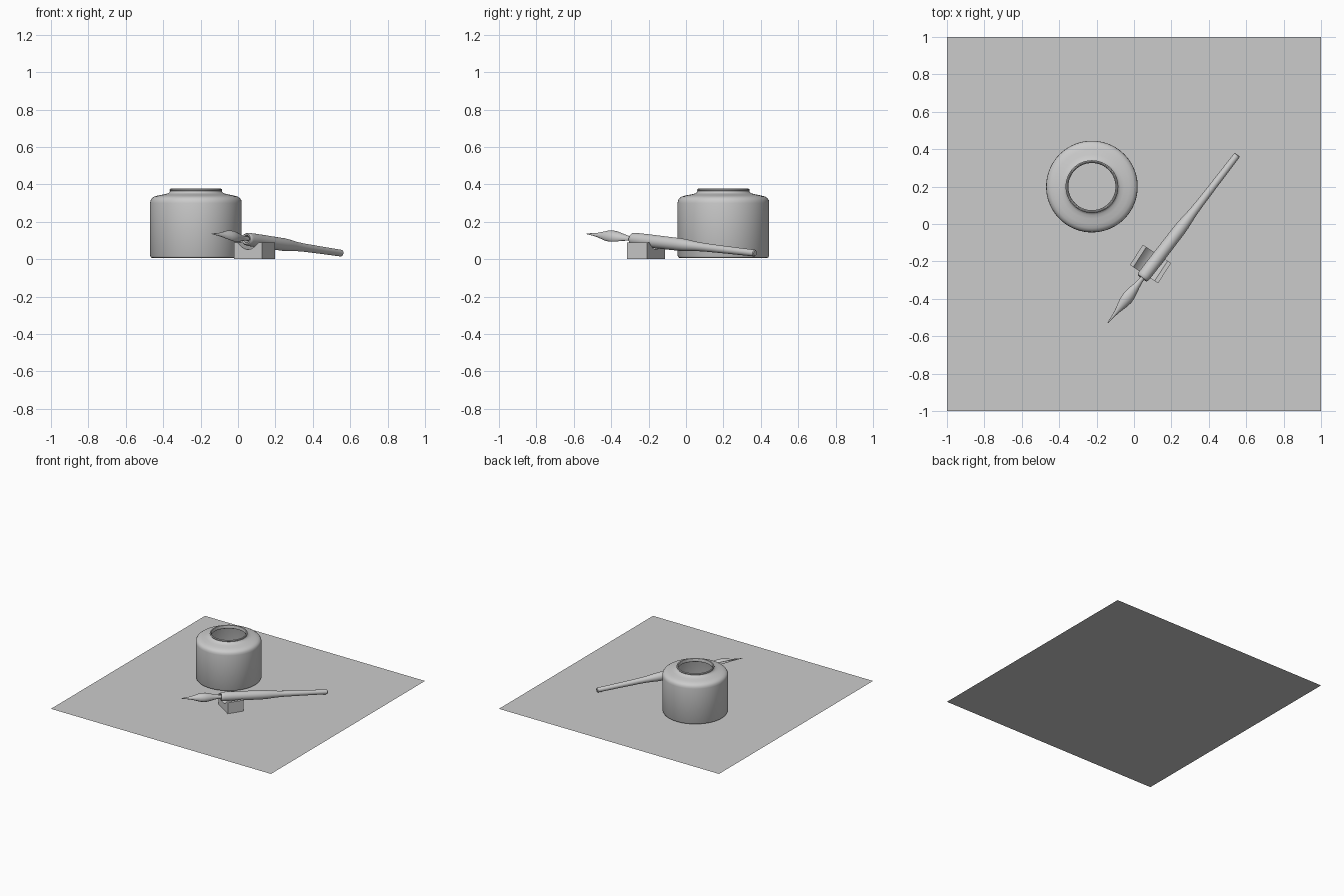
import bpy, bmesh, math
from mathutils import Matrix, Vector

if "Cube" in bpy.data.objects:
    bpy.data.objects.remove(bpy.data.objects["Cube"])


def make(name, bm, matrix=Matrix(), smooth=True):
    bmesh.ops.recalc_face_normals(bm, faces=bm.faces)
    me = bpy.data.meshes.new(name)
    bm.to_mesh(me)
    bm.free()
    ob = bpy.data.objects.new(name, me)
    bpy.context.collection.objects.link(ob)
    ob.matrix_world = matrix
    if smooth:
        bpy.ops.object.select_all(action='DESELECT')
        ob.select_set(True)
        bpy.context.view_layer.objects.active = ob
        bpy.ops.object.shade_smooth_by_angle(angle=math.radians(35))
    return ob


def lathe(name, profile, matrix, steps=64):
    """Spin (height, radius) points around local z."""
    bm = bmesh.new()
    vs = [bm.verts.new((r, 0, z)) for z, r in profile]
    es = [bm.edges.new(p) for p in zip(vs, vs[1:])]
    bmesh.ops.spin(bm, geom=vs + es, cent=(0, 0, 0), axis=(0, 0, 1),
                   angle=2 * math.pi, steps=steps)
    bmesh.ops.remove_doubles(bm, verts=bm.verts, dist=1e-5)
    return make(name, bm, matrix)


def frame(origin, axis):
    """Local z along axis, local x sideways, local y upward."""
    z = Vector(axis).normalized()
    x = Vector((0, 0, 1)).cross(z).normalized()
    y = z.cross(x)
    m = Matrix((x, y, z)).transposed().to_4x4()
    m.translation = origin
    return m


# Table sheet
bm = bmesh.new()
bmesh.ops.create_grid(bm, x_segments=1, y_segments=1, size=1)
make("table_sheet", bm, smooth=False)

# Ink bottle, hollow with rounded shoulder and flared lip
lathe("ink_bottle", [
    (.005, 0), (.005, .23), (.009, .24), (.018, .245), (.30, .245),
    (.315, .243), (.327, .235), (.335, .222), (.341, .20), (.346, .172),
    (.351, .152), (.357, .142), (.364, .138), (.37, .141), (.375, .139),
    (.377, .134), (.374, .129), (.366, .126), (.35, .128), (.338, .15),
    (.328, .195), (.318, .22), (.30, .23), (.03, .23), (.02, .22), (.02, 0)],
    Matrix.Translation((-.225, .2, 0)), 72)

# Pen holder
tail = Vector((.552, .37, .032))
axis = Vector((-.61, -.792, .091))
pen = frame(tail, axis)
lathe("pen_holder", [
    (0, 0), (0, .014), (.004, .018), (.2, .02), (.33, .022), (.39, .0245),
    (.43, .028), (.47, .032), (.51, .034), (.6, .0345), (.75, .0355),
    (.815, .035), (.83, .033), (.836, .028), (.834, .02), (.80, .017),
    (.80, 0)], pen, 40)

# Nib: leaf-shaped curved shell, rolled toward the right
nib = [(.80, .014), (.835, .013), (.86, .015), (.89, .021), (.92, .029),
       (.95, .035), (.975, .036), (1.0, .032), (1.03, .023), (1.06, .014),
       (1.09, .008), (1.12, .004), (1.14, .001)]
bm = bmesh.new()
rows = []
for s, r in nib:
    rows.append([])
    for i in range(17):
        a = math.radians(-85 + 170 * i / 16)
        rows[-1].append(bm.verts.new((r * math.sin(a), r * (math.cos(a) - .15), s)))
for p, q in zip(rows, rows[1:]):
    for i in range(16):
        bm.faces.new((p[i], p[i + 1], q[i + 1], q[i]))
# local x sign for the right side depends on the frame
side = 1 if (pen.to_3x3() @ Vector((1, 0, 0))).x > 0 else -1
ob = make("pen_nib", bm, pen @ Matrix.Rotation(-side * math.radians(40), 4, 'Z'))
mod = ob.modifiers.new("thickness", 'SOLIDIFY')
mod.thickness = .003
mod.offset = 0

# Pen rest: block with a saddle groove across its top
n, half, top, groove = 20, .09, .09, .068
low = .052
outline = [(half, 0), (half, top)]
for i in range(n + 1):
    u = math.cos(math.pi * i / n)
    outline.append((groove * u, low + (top - low) * u * u))
outline += [(-half, top), (-half, 0)]
bm = bmesh.new()
f = bm.faces.new([bm.verts.new((x, -.064, z)) for x, z in outline])
ext = bmesh.ops.extrude_face_region(bm, geom=[f])
bmesh.ops.translate(bm, vec=(0, .128, 0),
                    verts=[v for v in ext['geom'] if isinstance(v, bmesh.types.BMVert)])
make("pen_rest", bm, Matrix.Translation((.088, -.214, 0))
     @ Matrix.Rotation(math.radians(-33), 4, 'Z'))
